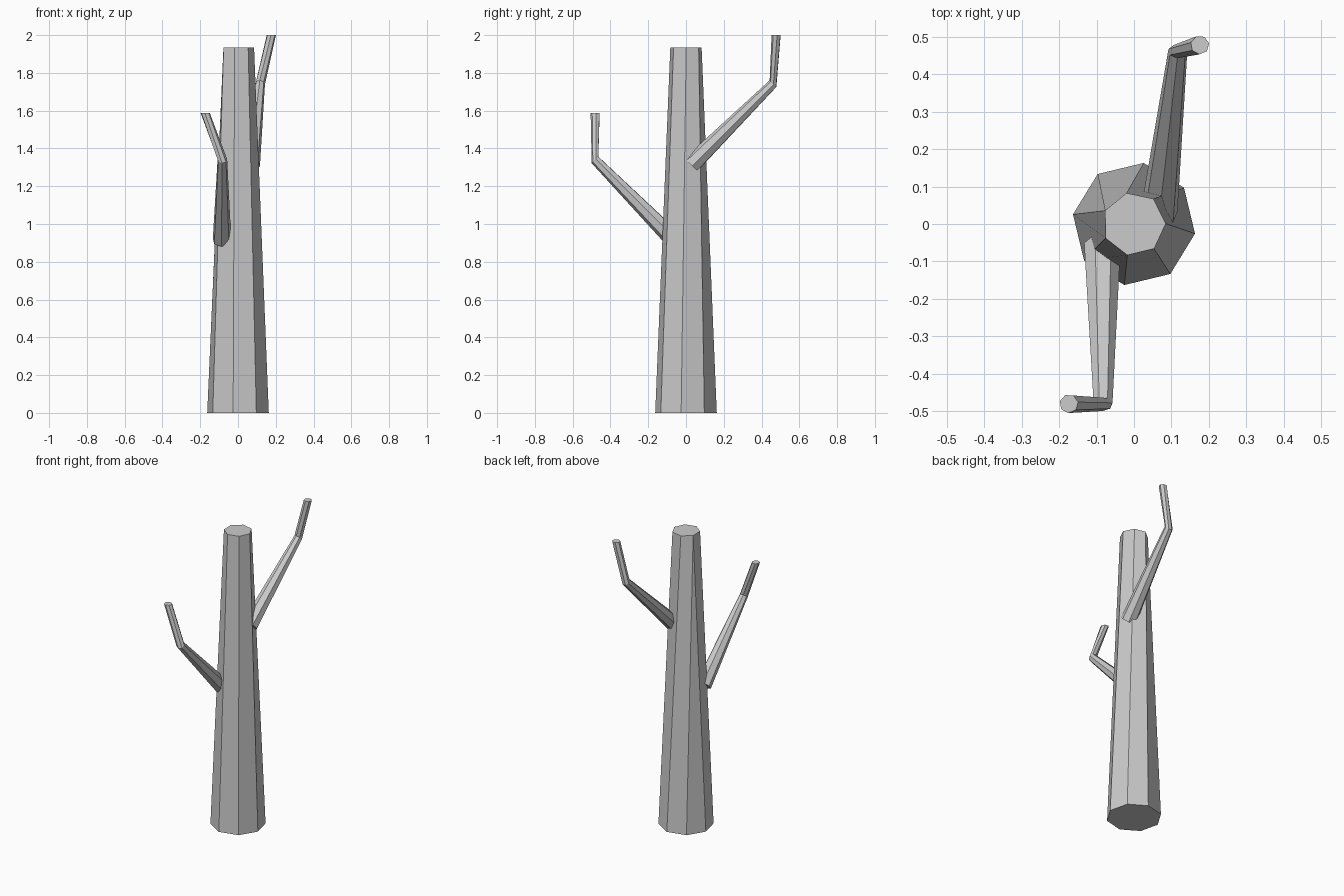
import bpy
import bmesh
from math import sin, cos, radians, tau
from mathutils import Vector

if "Cube" in bpy.data.objects:
    bpy.data.objects.remove(bpy.data.objects["Cube"])


def ring(bm, centre, normal, radius, sides, phase):
    """Regular polygon of vertices, perpendicular to normal."""
    n = Vector(normal).normalized()
    x = Vector((1, 0, 0))
    u = (x - n * x.dot(n)).normalized()
    v = n.cross(u)
    angles = [radians(phase) + tau * i / sides for i in range(sides)]
    return [bm.verts.new(Vector(centre) + radius * (cos(a) * u + sin(a) * v)) for a in angles]


def finish(bm, name):
    bmesh.ops.recalc_face_normals(bm, faces=bm.faces[:])
    mesh = bpy.data.meshes.new(name)
    bm.to_mesh(mesh)
    bm.free()
    obj = bpy.data.objects.new(name, mesh)
    bpy.context.collection.objects.link(obj)
    return obj


def skin(bm, a, b):
    """Side faces from ring a to ring b; if b has one side fewer, close with a triangle."""
    m, n = len(a), len(b)
    for i in range(m):
        j, k = i % n, (i + 1) % n
        if m > n and i == m - 1:
            bm.faces.new((a[i], a[0], b[0]))
        else:
            bm.faces.new((a[i], a[(i + 1) % m], b[k], b[j]))


# Tapered trunk: eight sides at the ground, seven at the top
bm = bmesh.new()
foot = ring(bm, (0, 0, 0), (0, 0, 1), 0.165, 8, 171)
top = ring(bm, (0, 0, 1.935), (0, 0, 1), 0.085, 7, 155)
skin(bm, foot, top)
bm.faces.new(foot[::-1])
bm.faces.new(top)
finish(bm, "trunk")


# Bent branches: root, elbow, tip
def branch(name, root, elbow, tip):
    bm = bmesh.new()
    d = Vector(elbow) - Vector(root)
    rings = [ring(bm, root, d, 0.050, 7, 10),
             ring(bm, elbow, d, 0.026, 7, 10),
             ring(bm, tip, (0, 0, 1), 0.025, 7, 10)]
    for a, b in zip(rings, rings[1:]):
        skin(bm, a, b)
    bm.faces.new(rings[0][::-1])
    bm.faces.new(rings[-1])
    finish(bm, name)


branch("lower_branch", (-0.085, -0.06, 0.915), (-0.083, -0.481, 1.34), (-0.174, -0.48, 1.588))
branch("upper_branch", (0.067, 0.03, 1.315), (0.117, 0.461, 1.742), (0.176, 0.478, 2.0))
